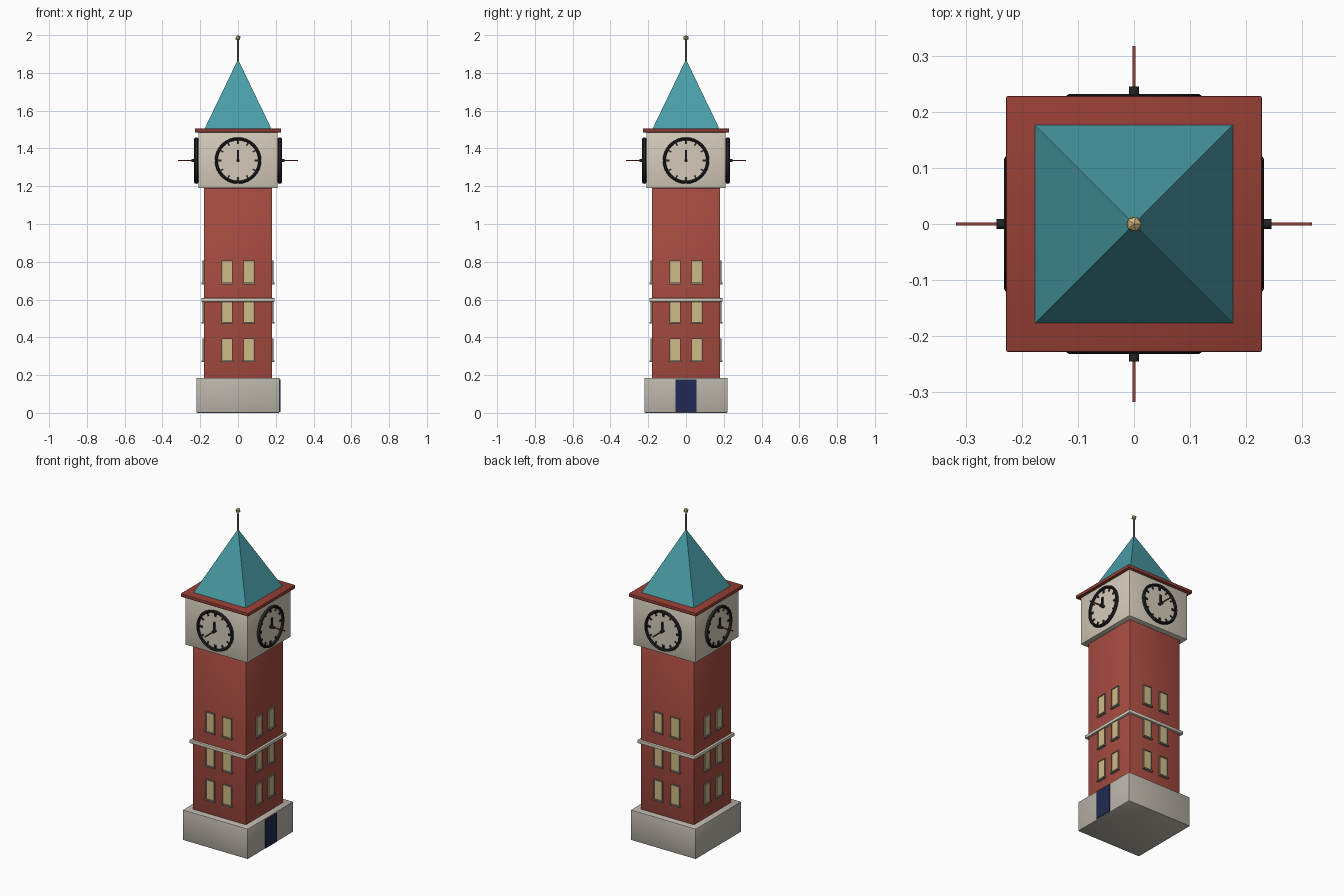
import bpy, bmesh, math
from mathutils import Matrix, Vector

if "Cube" in bpy.data.objects:
    bpy.data.objects.remove(bpy.data.objects["Cube"])


def lin(c):
    c /= 255
    return c / 12.92 if c < 0.04045 else ((c + 0.055) / 1.055) ** 2.4


def material(name, r, g, b):
    m = bpy.data.materials.new(name)
    m.diffuse_color = (lin(r), lin(g), lin(b), 1)
    m.use_nodes = True
    m.node_tree.nodes["Principled BSDF"].inputs["Base Color"].default_value = m.diffuse_color
    return m


BRICK = material("brick red", 168, 76, 65)
TRIM = material("dark red", 148, 62, 52)
STONE = material("grey stone", 187, 181, 170)
CREAM = material("cream stone", 212, 203, 186)
TEAL = material("teal roof", 74, 157, 168)
GLASS = material("tan glass", 207, 187, 135)
FRAME = material("grey frame", 135, 133, 118)
BLACK = material("black metal", 35, 35, 38)
NAVY = material("navy door", 33, 42, 82)
GOLD = material("gold", 208, 182, 128)


def finish(name, bm, mat, smooth=False):
    bmesh.ops.recalc_face_normals(bm, faces=bm.faces)
    me = bpy.data.meshes.new(name)
    bm.to_mesh(me)
    bm.free()
    ob = bpy.data.objects.new(name, me)
    bpy.context.collection.objects.link(ob)
    me.materials.append(mat)
    if smooth:
        bpy.ops.object.select_all(action='DESELECT')
        ob.select_set(True)
        bpy.context.view_layer.objects.active = ob
        bpy.ops.object.shade_smooth_by_angle(angle=math.radians(35))
    return ob


def add_box(bm, x0, x1, y0, y1, z0, z1, m=Matrix()):
    size = Matrix.Diagonal((x1 - x0, y1 - y0, z1 - z0, 1))
    mid = Matrix.Translation(((x0 + x1) / 2, (y0 + y1) / 2, (z0 + z1) / 2))
    bmesh.ops.create_cube(bm, size=1, matrix=m @ mid @ size)


def add_rod(bm, p, q, r, n, m=Matrix(), r2=None):
    p, q = Vector(p), Vector(q)
    rot = (q - p).to_track_quat('Z', 'Y').to_matrix().to_4x4()
    bmesh.ops.create_cone(bm, cap_ends=True, segments=n, radius1=r,
                          radius2=r if r2 is None else r2, depth=(q - p).length,
                          matrix=m @ Matrix.Translation((p + q) / 2) @ rot)


def block(name, half, z0, z1, mat, bevel=0.0):
    bm = bmesh.new()
    add_box(bm, -half, half, -half, half, z0, z1)
    if bevel:
        bmesh.ops.bevel(bm, geom=bm.edges[:], offset=bevel, segments=2,
                        affect='EDGES', profile=0.5)
    return finish(name, bm, mat, bool(bevel))


# Main masses
block("base", 0.22, 0.0, 0.185, STONE, 0.005)
block("shaft", 0.18, 0.18, 1.19, BRICK, 0.003)
block("string_course", 0.194, 0.588, 0.608, CREAM, 0.004)
block("clock_stage", 0.21, 1.19, 1.488, CREAM, 0.005)
block("cornice", 0.228, 1.485, 1.505, TRIM, 0.003)

# Pyramid roof
bm = bmesh.new()
bmesh.ops.create_cone(bm, cap_ends=True, segments=4, radius1=0.178 * math.sqrt(2),
                      radius2=0, depth=0.37,
                      matrix=Matrix.Translation((0, 0, 1.687)) @ Matrix.Rotation(math.pi / 4, 4, 'Z'))
bmesh.ops.remove_doubles(bm, verts=bm.verts, dist=1e-4)
finish("roof", bm, TEAL)

# Finial
bm = bmesh.new()
add_rod(bm, (0, 0, 1.85), (0, 0, 1.98), 0.006, 8, r2=0.004)
finish("finial_rod", bm, FRAME, True)
bm = bmesh.new()
bmesh.ops.create_icosphere(bm, subdivisions=1, radius=0.015,
                           matrix=Matrix.Translation((0, 0, 1.985)))
finish("finial_ball", bm, GOLD)

# Door on the right side
bm = bmesh.new()
add_box(bm, 0.215, 0.225, -0.056, 0.056, 0.005, 0.178)
finish("door", bm, NAVY)

# Windows and clocks, repeated on four sides
CZ = 1.336
for i, side in enumerate(("front", "right", "back", "left")):
    m = Matrix.Rotation(i * math.pi / 2, 4, 'Z')

    frames, panes = bmesh.new(), bmesh.new()
    for z in (0.333, 0.538, 0.745):
        for x in (-0.058, 0.058):
            for s in (-1, 1):
                e = x + s * 0.027
                add_box(frames, e - 0.002, e + 0.002, -0.189, -0.175, z - 0.06, z + 0.06, m)
            add_box(frames, x - 0.029, x + 0.029, -0.189, -0.175, z + 0.057, z + 0.062, m)
            add_box(frames, x - 0.033, x + 0.033, -0.194, -0.175, z - 0.064, z - 0.056, m)
            add_box(panes, x - 0.026, x + 0.026, -0.186, -0.177, z - 0.058, z + 0.058, m)
    finish(side + "_window_frames", frames, FRAME)
    finish(side + "_window_panes", panes, GLASS)

    # Dial
    bm = bmesh.new()
    add_rod(bm, (0, -0.20, CZ), (0, -0.218, CZ), 0.116, 32, m)
    finish(side + "_clock_dial", bm, CREAM, True)

    # Bezel: a small octagon swept round the dial
    bm = bmesh.new()
    N, K = 32, 8
    rings = []
    for a in range(N):
        t = 2 * math.pi * a / N
        ring = []
        for b in range(K):
            u = 2 * math.pi * b / K
            r = 0.115 + 0.008 * math.cos(u)
            ring.append(bm.verts.new(m @ Vector((r * math.cos(t),
                                                 -0.221 + 0.011 * math.sin(u),
                                                 CZ + r * math.sin(t)))))
        rings.append(ring)
    for a in range(N):
        for b in range(K):
            p, q = rings[a], rings[(a + 1) % N]
            bm.faces.new((p[b], q[b], q[(b + 1) % K], p[(b + 1) % K]))
    finish(side + "_clock_bezel", bm, BLACK, True)

    # Hour marks, hour hand and hub
    bm = bmesh.new()
    for h in range(12):
        t = m @ Matrix.Translation((0, 0, CZ)) @ Matrix.Rotation(h * math.pi / 6, 4, 'Y')
        w, l = (0.006, 0.011) if h % 3 == 0 else (0.004, 0.008)
        add_box(bm, -w, w, -0.223, -0.215, 0.098 - l, 0.098 + l, t)
    add_box(bm, -0.006, 0.006, -0.232, -0.226, CZ, CZ + 0.055, m)
    add_rod(bm, (0, -0.215, CZ), (0, -0.245, CZ), 0.009, 12, m)
    finish(side + "_clock_marks_and_hour_hand", bm, BLACK, True)

    # Red hand standing out from the dial
    bm = bmesh.new()
    add_box(bm, -0.003, 0.003, -0.317, -0.235, CZ - 0.003, CZ + 0.003, m)
    finish(side + "_clock_red_hand", bm, TRIM)
